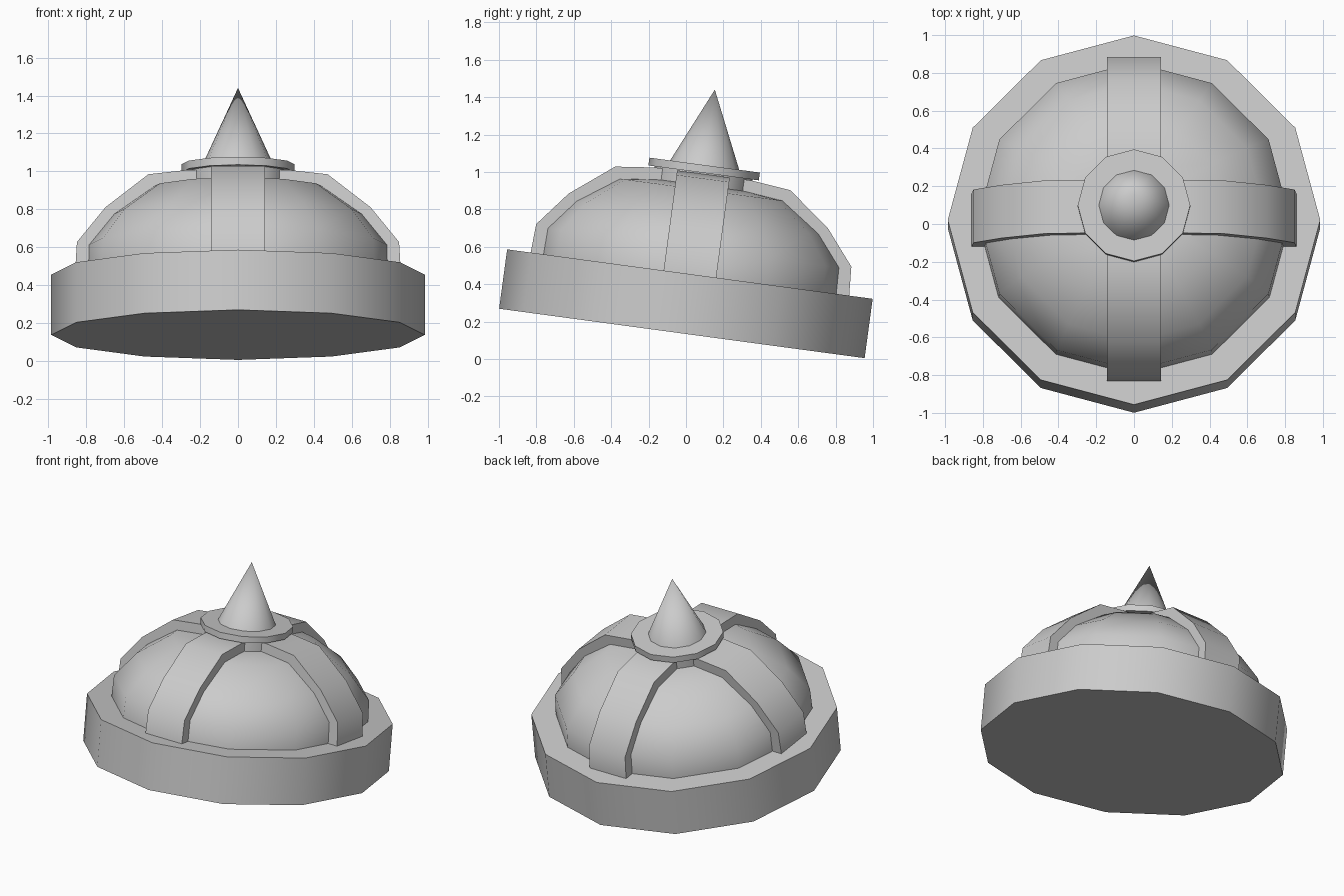
import bpy, bmesh, math
from mathutils import Matrix

cube = bpy.data.objects.get("Cube")
if cube:
    bpy.data.objects.remove(cube, do_unlink=True)

SIDES = 12
TILT = Matrix.Translation((0, -0.022, 0.137)) @ Matrix.Rotation(math.radians(-7.7), 4, 'X')

grey = bpy.data.materials.new("plain_grey")
grey.use_nodes = True
colour = (0.6, 0.6, 0.6, 1)
grey.diffuse_color = colour
grey.node_tree.nodes["Principled BSDF"].inputs["Base Color"].default_value = colour


def finish(name, bm, turn=0.0):
    """Turn a bmesh into a tilted object with smooth faces and sharp rims."""
    bmesh.ops.recalc_face_normals(bm, faces=bm.faces)
    mesh = bpy.data.meshes.new(name)
    bm.to_mesh(mesh)
    bm.free()
    mesh.materials.append(grey)
    obj = bpy.data.objects.new(name, mesh)
    bpy.context.collection.objects.link(obj)
    obj.matrix_world = TILT @ Matrix.Rotation(turn, 4, 'Z')
    bpy.ops.object.select_all(action='DESELECT')
    obj.select_set(True)
    bpy.context.view_layer.objects.active = obj
    bpy.ops.object.shade_smooth_by_angle(angle=math.radians(55))
    return obj


def lathe(name, profile):
    """Twelve-sided solid from (radius, height) points; radius 0 is a pole."""
    bm = bmesh.new()
    rings = []
    for r, z in profile:
        if r == 0:
            rings.append([bm.verts.new((0, 0, z))])
        else:
            angles = [math.tau * i / SIDES for i in range(SIDES)]
            rings.append([bm.verts.new((r * math.cos(a), r * math.sin(a), z)) for a in angles])
    for low, high in zip(rings, rings[1:]):
        for i in range(SIDES):
            j = (i + 1) % SIDES
            if len(high) == 1:
                bm.faces.new((low[i], low[j], high[0]))
            else:
                bm.faces.new((low[i], low[j], high[j], high[i]))
    for ring in (rings[0], rings[-1]):
        if len(ring) > 1:
            bm.faces.new(ring)
    return finish(name, bm)


def arch(name, half, width, turn):
    """Band over the dome: a mirrored outline extruded to its width."""
    outline = half + [(-x, z) for x, z in reversed(half)]
    bm = bmesh.new()
    face = bm.faces.new([bm.verts.new((x, -width / 2, z)) for x, z in outline])
    side = bmesh.ops.extrude_face_region(bm, geom=[face])["geom"]
    moved = [v for v in side if isinstance(v, bmesh.types.BMVert)]
    bmesh.ops.translate(bm, verts=moved, vec=(0, width, 0))
    return finish(name, bm, turn)


# Brim and dome
lathe("brim_ring", [(0.986, 0), (0.986, 0.32)])
lathe("dome", [(0.828, 0.31), (0.823, 0.461), (0.69, 0.625),
               (0.475, 0.775), (0.25, 0.8), (0, 0.805)])

# Crossed bands
band = [(0.86, 0.31), (0.85, 0.475), (0.70, 0.66), (0.473, 0.836), (0.26, 0.86)]
arch("side_to_side_band", band, 0.284, 0)
arch("front_to_back_band", band, 0.284, math.pi / 2)

# Crown collar, plate and spike
lathe("crown_collar", [(0.265, 0.76), (0.265, 0.88)])
lathe("crown_plate", [(0.298, 0.866), (0.298, 0.908)])
lathe("spike", [(0.19, 0.9), (0, 1.315)])
